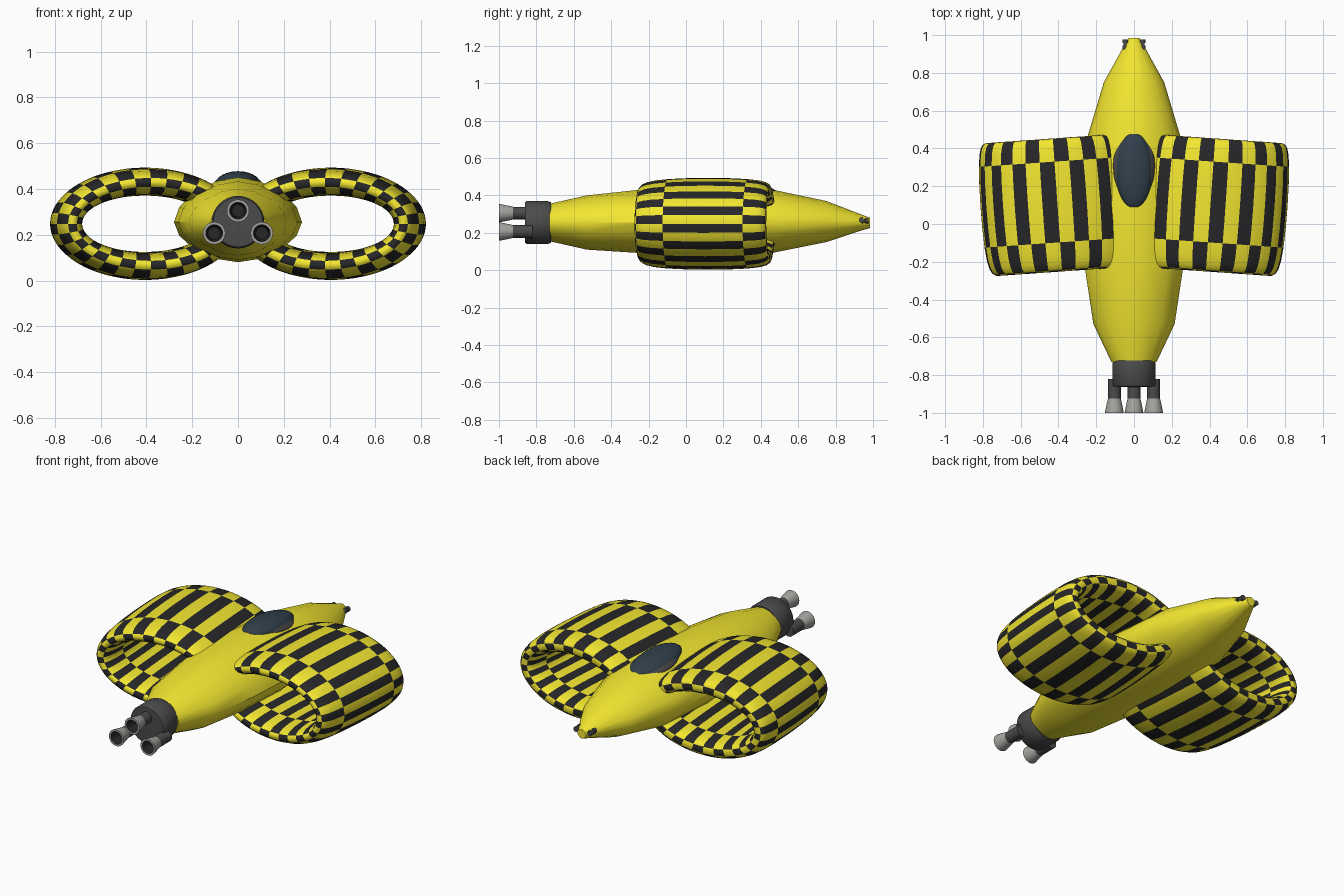
import bpy, bmesh, math
from mathutils import Matrix, Vector

if "Cube" in bpy.data.objects:
    bpy.data.objects.remove(bpy.data.objects["Cube"])


def material(name, rgb):
    m = bpy.data.materials.new(name)
    m.diffuse_color = (*rgb, 1)
    m.use_nodes = True
    m.node_tree.nodes["Principled BSDF"].inputs["Base Color"].default_value = m.diffuse_color
    return m


YELLOW = material("yellow_paint", (0.9, 0.8, 0.03))
BLACK = material("black_paint", (0.02, 0.02, 0.022))
GLASS = material("dark_glass", (0.03, 0.05, 0.07))
DARK = material("dark_metal", (0.07, 0.07, 0.07))
METAL = material("nozzle_metal", (0.38, 0.37, 0.35))


def finish(name, bm, mats, angle=40):
    bmesh.ops.recalc_face_normals(bm, faces=bm.faces)
    me = bpy.data.meshes.new(name)
    bm.to_mesh(me)
    bm.free()
    for m in mats:
        me.materials.append(m)
    ob = bpy.data.objects.new(name, me)
    bpy.context.collection.objects.link(ob)
    bpy.ops.object.select_all(action='DESELECT')
    ob.select_set(True)
    bpy.context.view_layer.objects.active = ob
    bpy.ops.object.shade_smooth_by_angle(angle=math.radians(angle))
    return ob


def loft(name, sections, mats, cx=0, cz=0, n=24, power=1.0, angle=40, inner_from=None):
    """Sections along y: (y, half width, height above cz, depth below cz)."""
    bm = bmesh.new()
    rings = []
    for y, w, up, down in sections:
        ring = []
        for i in range(n):
            c, s = math.cos(math.tau * i / n), math.sin(math.tau * i / n)
            c = math.copysign(abs(c) ** power, c)
            s = math.copysign(abs(s) ** power, s)
            ring.append(bm.verts.new((cx + w * c, y, cz + s * (up if s > 0 else down))))
        rings.append(ring)
    for k, (a, b) in enumerate(zip(rings, rings[1:])):
        for i in range(n):
            j = (i + 1) % n
            f = bm.faces.new((a[i], a[j], b[j], b[i]))
            if inner_from is not None and k >= inner_from:
                f.material_index = 1
    bm.faces.new(rings[0])
    cap = bm.faces.new(rings[-1])
    cap.material_index = 0 if inner_from is None else 1
    return finish(name, bm, mats, angle)


def lathe(name, profile, mats, cx, cz, **kw):
    return loft(name, [(y, r, r, r) for y, r in profile], mats, cx, cz, **kw)


# fuselage
loft("fuselage", [
    (-0.73, 0.12, 0.10, 0.10), (-0.53, 0.215, 0.145, 0.145),
    (-0.22, 0.262, 0.178, 0.165), (0.10, 0.28, 0.195, 0.175),
    (0.45, 0.25, 0.178, 0.165), (0.75, 0.16, 0.115, 0.105),
    (0.94, 0.055, 0.042, 0.042), (0.985, 0.028, 0.025, 0.03)],
    [YELLOW], cz=0.255, n=16, power=1.12)

# ring wings: chequered elliptical ducts, cage rows are (y, radial offset)
profile = [(-0.19, 0), (0.43, 0), (0.455, -0.05), (0.455, -0.085),
           (0.42, -0.127), (-0.18, -0.127), (-0.255, -0.085), (-0.255, -0.05)]
N, CX, CZ = 32, 0.405, 0.248
bm = bmesh.new()
sweep = Matrix.Rotation(math.radians(-4), 3, 'Z')
grid = []
for i in range(N):
    t = math.tau * i / N
    row = []
    for y, o in profile:
        p = sweep @ Vector(((0.412 + o) * math.cos(t), y - 0.1, (0.249 + o) * math.sin(t)))
        row.append(bm.verts.new(p + Vector((CX, 0.1, CZ))))
    grid.append(row)
for i in range(N):
    a, b = grid[i], grid[(i + 1) % N]
    for k in range(8):
        j = (k + 1) % 8
        f = bm.faces.new((a[k], b[k], b[j], a[j]))
        f.material_index = (i + k) % 2
wings = finish("ring_wings", bm, [YELLOW, BLACK], 180)
mirror = wings.modifiers.new("mirror", 'MIRROR')
mirror.use_mirror_merge = False
sub = wings.modifiers.new("subdivision", 'SUBSURF')
sub.levels = sub.render_levels = 2


# canopy and its frame
def dome(name, loc, scale, tilt, mat):
    bm = bmesh.new()
    bmesh.ops.create_uvsphere(bm, u_segments=32, v_segments=16, radius=1)
    ob = finish(name, bm, [mat])
    ob.location, ob.scale = loc, scale
    ob.rotation_euler.x = math.radians(tilt)


dome("canopy", (0, 0.285, 0.422), (0.098, 0.205, 0.054), -4, GLASS)
dome("canopy_frame", (0, 0.31, 0.407), (0.112, 0.202, 0.056), -7, DARK)

# engine block
lathe("engine_block", [(-0.862, 0.085), (-0.86, 0.108), (-0.85, 0.115),
                       (-0.74, 0.115), (-0.722, 0.108)], [DARK], 0, 0.255, n=32)

# three thrusters with flared hollow nozzles
for i, (x, z) in enumerate([(0, 0.305), (-0.104, 0.207), (0.104, 0.207)]):
    lathe(f"thruster_tube_{i}", [(-0.925, 0.034), (-0.82, 0.034)], [DARK], x, z)
    lathe(f"thruster_nozzle_{i}",
          [(-0.92, 0.033), (-0.945, 0.039), (-0.97, 0.044), (-0.995, 0.049),
           (-1.0, 0.049), (-1.0, 0.037), (-0.935, 0.027)],
          [METAL, BLACK], x, z, inner_from=5)

# nose guns
for side, x in (("left", -0.046), ("right", 0.046)):
    lathe(f"nose_gun_{side}",
          [(0.925, 0.015), (0.945, 0.016), (0.946, 0.010), (0.958, 0.010),
           (0.959, 0.015), (0.977, 0.015)], [DARK], x, 0.265, n=12)
